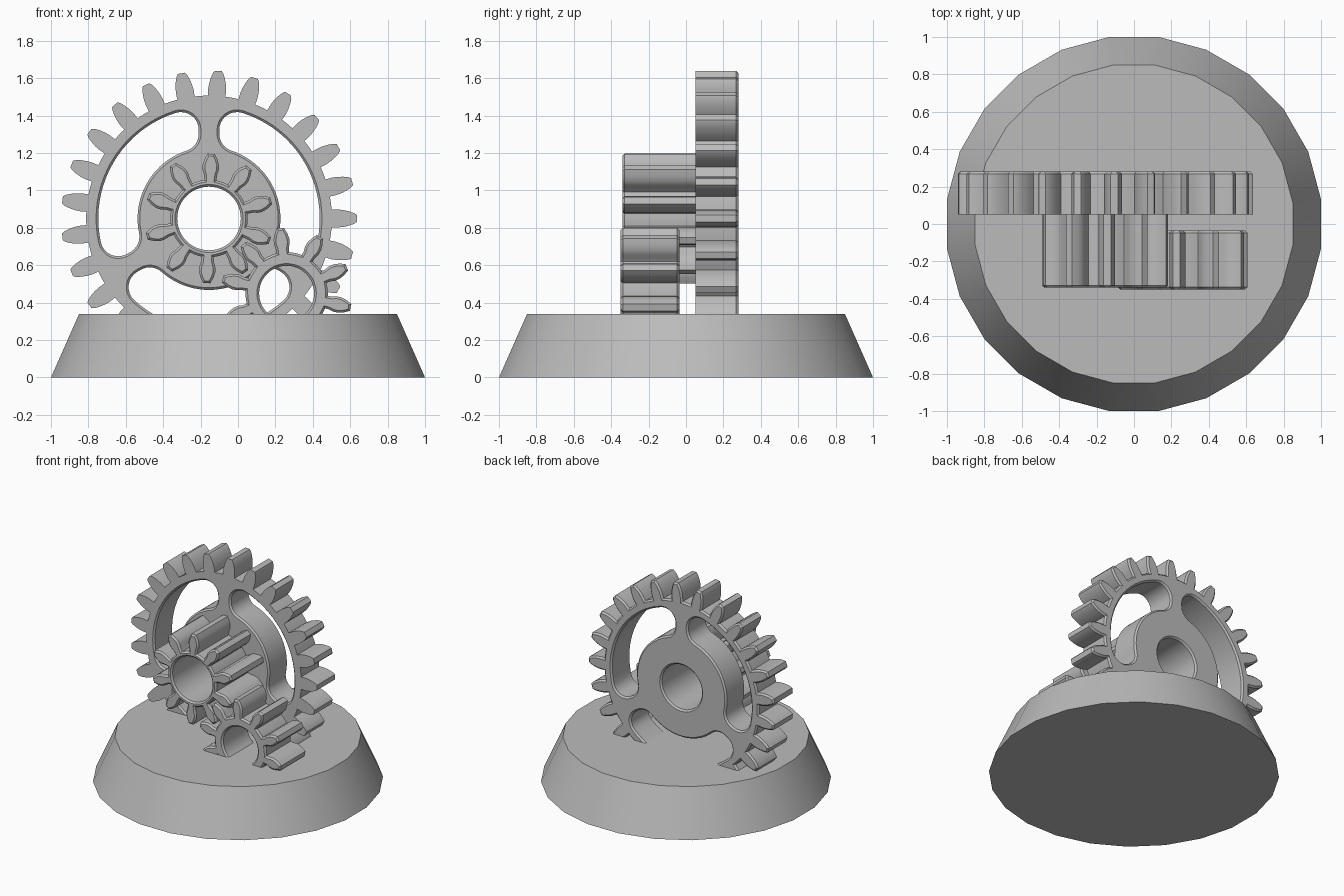
import bpy, bmesh
from math import pi, sin, cos, asin, radians
from mathutils import Vector

if "Cube" in bpy.data.objects:
    bpy.data.objects.remove(bpy.data.objects["Cube"], do_unlink=True)

grey = bpy.data.materials.new("plain_grey")
grey.use_nodes = True
colour = (0.5, 0.5, 0.5, 1)
grey.diffuse_color = colour
grey.node_tree.nodes["Principled BSDF"].inputs["Base Color"].default_value = colour

CHAMFER = 0.012


def finish(bm, name):
    bmesh.ops.recalc_face_normals(bm, faces=bm.faces)
    mesh = bpy.data.meshes.new(name)
    bm.to_mesh(mesh)
    bm.free()
    mesh.materials.append(grey)
    mesh.shade_smooth()
    mesh.set_sharp_from_angle(angle=radians(30))
    obj = bpy.data.objects.new(name, mesh)
    bpy.context.collection.objects.link(obj)
    return obj


def polar(r, a):
    return Vector((r * cos(a), r * sin(a)))


def circle(r, n=48):
    return [polar(r, 2 * pi * i / n) for i in range(n)]


def teeth(count, phase, root, profile):
    """Gear outline: each tooth is a mirrored (radius, half width) profile."""
    pts = []
    pitch = 2 * pi / count
    foot = asin(profile[0][1] / root)
    for i in range(count):
        a = phase + i * pitch
        out, side = polar(1, a), polar(1, a + pi / 2)
        pts += [out * r - side * w for r, w in profile]
        pts += [out * r + side * w for r, w in reversed(profile)]
        gap = pitch - 2 * foot
        pts += [polar(root, a + foot + gap * k / 3) for k in (1, 2)]
    return pts


def window(start, span, inner, outer, half_spoke, r, steps=8):
    """Rounded opening between two spokes, counter-clockwise."""
    end = start + span
    ro, ri = outer - r, inner + r
    ao, ai = asin((half_spoke + r) / ro), asin((half_spoke + r) / ri)

    def corner(centre, a0, a1):
        return [centre + polar(r, a0 + (a1 - a0) * k / steps) for k in range(steps + 1)]

    def arc(rad, a0, a1, n=20):
        return [polar(rad, a0 + (a1 - a0) * k / n) for k in range(1, n)]

    return (corner(polar(ro, start + ao), start - pi / 2, start + ao)
            + arc(outer, start + ao, end - ao)
            + corner(polar(ro, end - ao), end - ao, end + pi / 2)
            + corner(polar(ri, end - ai), end + pi / 2, end - ai + pi)
            + arc(inner, end - ai, start + ai)
            + corner(polar(ri, start + ai), start + ai + pi, start + 3 * pi / 2))


def inset(pts, d):
    """Move a counter-clockwise outline inward by d."""
    res = []
    for i, p in enumerate(pts):
        e0 = (p - pts[i - 1]).normalized()
        e1 = (pts[(i + 1) % len(pts)] - p).normalized()
        n0, n1 = Vector((-e0.y, e0.x)), Vector((-e1.y, e1.x))
        res.append(p + (n0 + n1) * d / max(1 + n0.dot(n1), 0.4))
    return res


def gear(name, cx, cz, front, back, loops):
    """loops: (outline, is_hole, chamfer_front, chamfer_back)"""
    bm = bmesh.new()
    caps = ([], [])
    for pts, hole, cf, cb in loops:
        d = -CHAMFER if hole else CHAMFER
        layers = [(front, d)] * cf + [(front + CHAMFER * cf, 0),
                                      (back - CHAMFER * cb, 0)] + [(back, d)] * cb
        rings = [[bm.verts.new((cx + p.x, y, cz + p.y)) for p in inset(pts, off)]
                 for y, off in layers]
        n = len(pts)
        for a, b in zip(rings, rings[1:]):
            for i in range(n):
                j = (i + 1) % n
                bm.faces.new((a[i], a[j], b[j], b[i]))
        for cap, ring in zip(caps, (rings[0], rings[-1])):
            cap += [bm.edges.get((ring[i], ring[i - 1])) for i in range(n)]
    for cap, ny in zip(caps, (-1, 1)):
        bmesh.ops.triangle_fill(bm, edges=cap, use_beauty=True, normal=(0, ny, 0))
    return finish(bm, name)


# Tapered plinth
bm = bmesh.new()
bmesh.ops.create_cone(bm, cap_ends=True, segments=24, radius1=1.0086, radius2=0.857, depth=0.34)
for v in bm.verts:
    v.co = Vector((*(polar(1, pi / 24).x * v.co.x - polar(1, pi / 24).y * v.co.y,
                     polar(1, pi / 24).y * v.co.x + polar(1, pi / 24).x * v.co.y), v.co.z + 0.17))
    v.co.xy = v.co.xy / 1.0086 * 1.0086
bmesh.ops.scale(bm, vec=(1, 1, 1), verts=bm.verts)
finish(bm, "plinth")

# Large spoked wheel
big_tooth = [(0.655, 0.047), (0.69, 0.048), (0.72, 0.045), (0.75, 0.038), (0.775, 0.029), (0.79, 0.019)]
wheel = [(teeth(25, 0, 0.657, big_tooth), False, 0, 1), (circle(0.17), True, 0, 1)]
wheel += [(window(pi / 2 + k * 2 * pi / 3, 2 * pi / 3, 0.382, 0.592, 0.055, 0.095), True, 1, 1)
          for k in range(3)]
gear("large_wheel", -0.155, 0.85, 0.05, 0.28, wheel)

# Pinion fixed to the front of the large wheel
tooth = [(0.205, 0.032), (0.235, 0.035), (0.26, 0.043), (0.285, 0.044), (0.315, 0.035), (0.346, 0.019)]
gear("hub_pinion", -0.155, 0.85, -0.34, 0.05,
     [(teeth(10, radians(16), 0.207, tooth), False, 1, 0), (circle(0.17), True, 1, 0)])

# Separate small gear resting in the plinth
tooth2 = [(0.218, 0.034), (0.24, 0.035), (0.265, 0.042), (0.29, 0.042), (0.32, 0.034), (0.35, 0.019)]
gear("small_gear", 0.26, 0.45, -0.35, -0.035,
     [(teeth(10, radians(23.5), 0.22, tooth2), False, 1, 1), (circle(0.147), True, 1, 1)])
